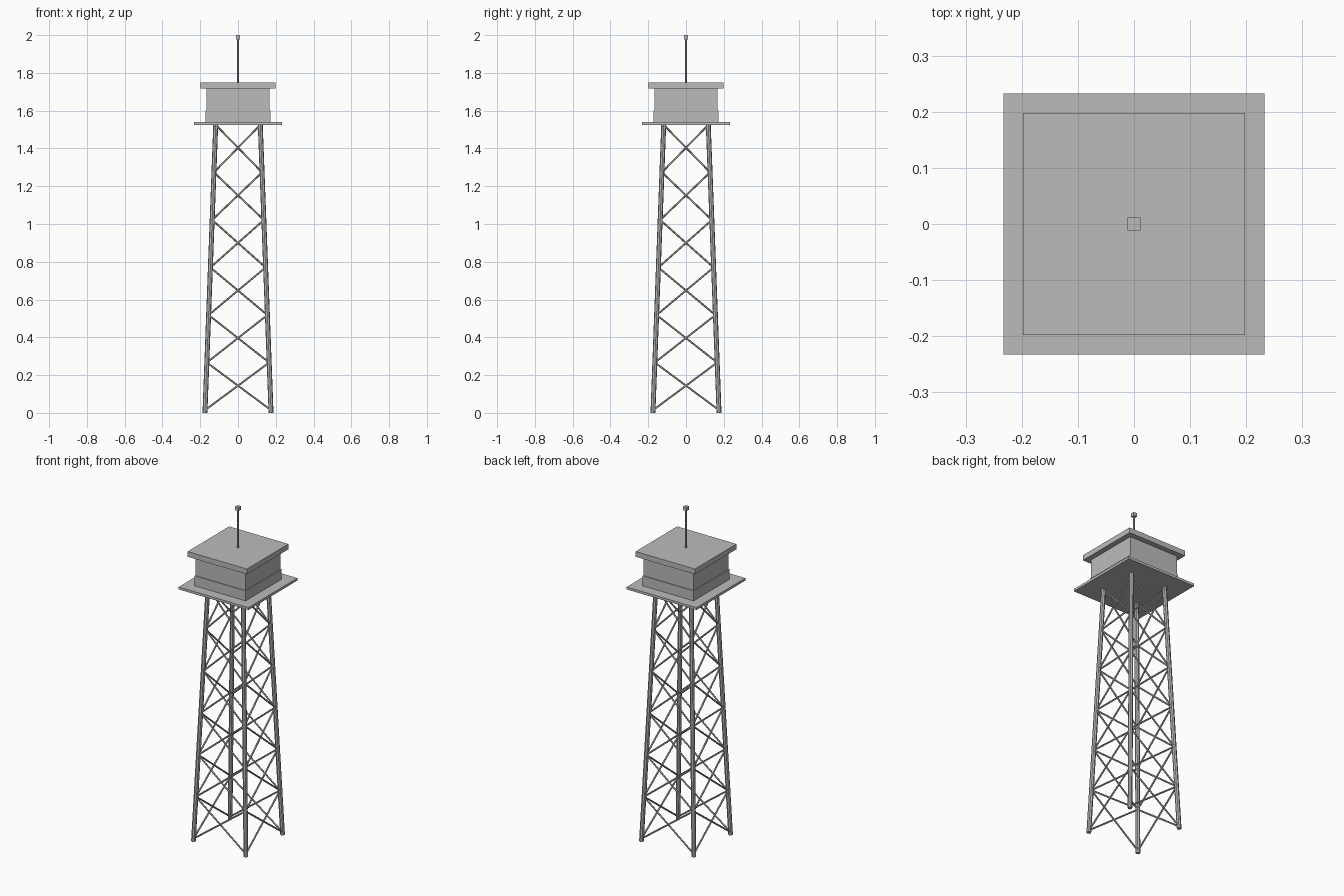
import bpy
from mathutils import Vector, Matrix

default = bpy.data.objects.get("Cube")
if default:
    bpy.data.objects.remove(default, do_unlink=True)

# One plain grey paint for the whole tower
grey = bpy.data.materials.new("grey_steel")
grey.use_nodes = True
GREY = (0.5, 0.5, 0.5, 1)
grey.diffuse_color = GREY
grey.node_tree.nodes["Principled BSDF"].inputs["Base Color"].default_value = GREY


def box(name, half, z0, z1):
    """Square slab centred on the tower axis."""
    bpy.ops.mesh.primitive_cube_add(size=1, location=(0, 0, (z0 + z1) / 2))
    ob = bpy.context.object
    ob.name = name
    ob.data.transform(Matrix.Diagonal((2 * half, 2 * half, z1 - z0, 1)))
    ob.data.materials.append(grey)
    return ob


def bar(name, a, b, radius, sides):
    """Straight faceted bar from a to b."""
    a, b = Vector(a), Vector(b)
    d = b - a
    bpy.ops.mesh.primitive_cylinder_add(vertices=sides, radius=radius, depth=d.length)
    ob = bpy.context.object
    ob.name = name
    ob.matrix_world = Matrix.Translation((a + b) / 2) @ d.to_track_quat("Z", "Y").to_matrix().to_4x4()
    ob.data.materials.append(grey)
    return ob


DECK_Z = 1.525
BASE, TOP = 0.175, 0.118


def spread(z):
    """Distance of the leg axis from the tower axis at height z."""
    return BASE + (TOP - BASE) * z / DECK_Z


# Four tapering legs
corners = [(-1, -1), (1, -1), (1, 1), (-1, 1)]
for i, (sx, sy) in enumerate(corners):
    bar(f"leg_{i + 1}", (sx * BASE, sy * BASE, 0),
        (sx * TOP, sy * TOP, DECK_Z), 0.013, 8)

# Cross braces, six panels on each side
PANELS, FOOT = 6, 0.015
step = (DECK_Z - FOOT) / PANELS
for i, p in enumerate(corners):
    q = corners[(i + 1) % 4]
    for k in range(PANELS):
        lo, hi = FOOT + k * step, FOOT + (k + 1) * step
        for tag, s, e in (("a", p, q), ("b", q, p)):
            bar(f"brace_{i + 1}_{k + 1}{tag}",
                (s[0] * spread(lo), s[1] * spread(lo), lo),
                (e[0] * spread(hi), e[1] * spread(hi), hi), 0.005, 6)

# Deck, cabin and roof
box("deck", 0.233, DECK_Z, 1.54)
box("cabin_skirt", 0.171, 1.54, 1.6)
box("cabin_walls", 0.166, 1.6, 1.718)
box("roof", 0.198, 1.718, 1.75)

# Mast with a small block at its tip
bar("mast", (0, 0, 1.75), (0, 0, 1.98), 0.005, 8)
box("mast_tip", 0.0115, 1.978, 2.0)
